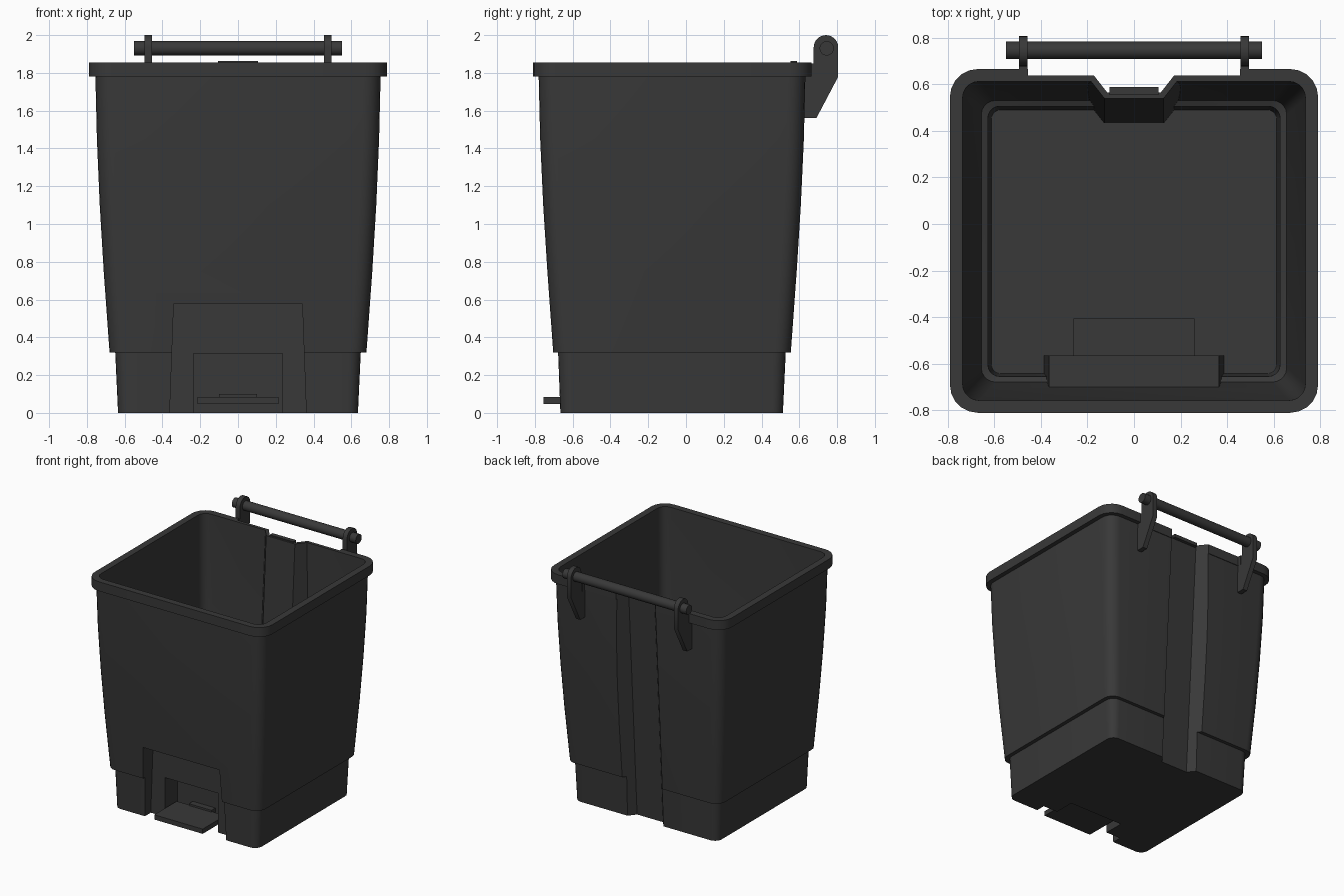
import bpy, bmesh, math

if "Cube" in bpy.data.objects:
    bpy.data.objects.remove(bpy.data.objects["Cube"])

mat = bpy.data.materials.new("dark_plastic")
mat.diffuse_color = (0.04, 0.04, 0.04, 1)
mat.use_nodes = True
mat.node_tree.nodes["Principled BSDF"].inputs["Base Color"].default_value = mat.diffuse_color


def loft(name, rings):
    """Closed solid through rings with equal point counts."""
    bm = bmesh.new()
    loops = [[bm.verts.new(p) for p in ring] for ring in rings]
    n = len(loops[0])
    for a, b in zip(loops, loops[1:]):
        for i in range(n):
            j = (i + 1) % n
            bm.faces.new((a[i], a[j], b[j], b[i]))
    bm.faces.new(loops[0][::-1])
    bm.faces.new(loops[-1])
    bmesh.ops.recalc_face_normals(bm, faces=bm.faces)
    me = bpy.data.meshes.new(name)
    bm.to_mesh(me)
    bm.free()
    me.materials.append(mat)
    ob = bpy.data.objects.new(name, me)
    bpy.context.collection.objects.link(ob)
    return ob


def rounded(z, hx, y0, y1, r, seg=5):
    pts = []
    corners = [(hx - r, y1 - r), (-hx + r, y1 - r), (-hx + r, y0 + r), (hx - r, y0 + r)]
    for k, (cx, cy) in enumerate(corners):
        for i in range(seg + 1):
            a = math.pi / 2 * (k + i / seg)
            pts.append((cx + r * math.cos(a), cy + r * math.sin(a), z))
    return pts


def rect(z, hx, y0, y1):
    return [(-hx, y0, z), (hx, y0, z), (hx, y1, z), (-hx, y1, z)]


def box(name, hx, y0, y1, z0, z1, top_hx=None):
    return loft(name, [rect(z0, hx, y0, y1), rect(z1, top_hx or hx, y0, y1)])


def cut(target, cutter):
    m = target.modifiers.new("cut", 'BOOLEAN')
    m.operation = 'DIFFERENCE'
    m.solver = 'EXACT'
    m.object = cutter
    bpy.context.view_layer.objects.active = target
    bpy.ops.object.modifier_apply(modifier=m.name)
    bpy.data.objects.remove(cutter)


def smooth(ob):
    bpy.ops.object.select_all(action='DESELECT')
    ob.select_set(True)
    bpy.context.view_layer.objects.active = ob
    bpy.ops.object.shade_smooth_by_angle(angle=math.radians(30))


def recess_cutters(g):
    """Front pedal recess and rear groove, grown by wall thickness g."""
    big = box("cutter_big", 0.365 + g, -1, -0.59 + g, -0.1, 0.58 + g, 0.34 + g)
    small = box("cutter_small", 0.235 + g, -1, -0.43 + g, -0.1, 0.315 + g)
    rings = []
    for z, y in ((-0.1, 0.45), (1.95, 0.57)):
        w, flare = 0.115 + 0.5 * g, 0.3 * 0.055 / 0.07
        rings.append([(-w, y - g, z), (w, y - g, z),
                      (w + flare, y - g + 0.3, z), (-w - flare, y - g + 0.3, z)])
    return big, small, loft("cutter_groove", rings)


# Bin body: tapered outer shell with stepped base and rim
body = loft("bin_body", [rounded(*r) for r in (
    (0, 0.635, -0.665, 0.513, 0.06), (0.32, 0.65, -0.677, 0.528, 0.07),
    (0.3201, 0.68, -0.703, 0.555, 0.08), (0.75, 0.711, -0.734, 0.586, 0.085),
    (1.1, 0.732, -0.756, 0.608, 0.09), (1.45, 0.747, -0.772, 0.624, 0.09),
    (1.78, 0.755, -0.78, 0.632, 0.09), (1.7801, 0.79, -0.81, 0.665, 0.12),
    (1.855, 0.79, -0.81, 0.665, 0.12))])
# Inner void, leaving walls around the recesses
void = loft("cutter_void", [rounded(*r) for r in (
    (0.03, 0.612, -0.642, 0.49, 0.04), (0.335, 0.627, -0.654, 0.505, 0.05),
    (0.345, 0.655, -0.678, 0.53, 0.06), (0.75, 0.688, -0.711, 0.563, 0.065),
    (1.1, 0.71, -0.733, 0.586, 0.07), (1.45, 0.725, -0.748, 0.602, 0.07),
    (1.95, 0.738, -0.759, 0.614, 0.07))])
for c in recess_cutters(0.025):
    cut(void, c)
for c in recess_cutters(0):
    cut(body, c)
cut(body, box("cutter_rim", 0.455, 0.637, 0.9, 1.7, 1.95))
cut(body, void)
smooth(body)

# Small tab at the top of the rear groove
box("groove_tab", 0.105, 0.553, 0.588, 1.835, 1.862)

# Foot pedal and its rear stem
box("pedal", 0.215, -0.755, -0.47, 0.047, 0.085)
box("pedal_stem", 0.1, -0.48, -0.42, 0.05, 0.1)

# Hinge brackets
cy, cz, r = 0.741, 1.935, 0.065
profile = [(0.62, 1.56), (0.69, 1.56), (0.806, 1.78)]
profile += [(cy + r * math.cos(math.pi * i / 12), cz + r * math.sin(math.pi * i / 12))
            for i in range(13)]
profile += [(0.676, 1.85), (0.625, 1.85)]
for side, x in (("left", -0.475), ("right", 0.475)):
    smooth(loft("hinge_bracket_" + side,
                [[(x + d, y, z) for y, z in profile] for d in (-0.019, 0.019)]))

# Hinge rod
smooth(loft("hinge_rod", [[(x, 0.745 + 0.038 * math.cos(math.tau * i / 20),
                            1.93 + 0.038 * math.sin(math.tau * i / 20))
                           for i in range(20)] for x in (-0.55, 0.55)]))
